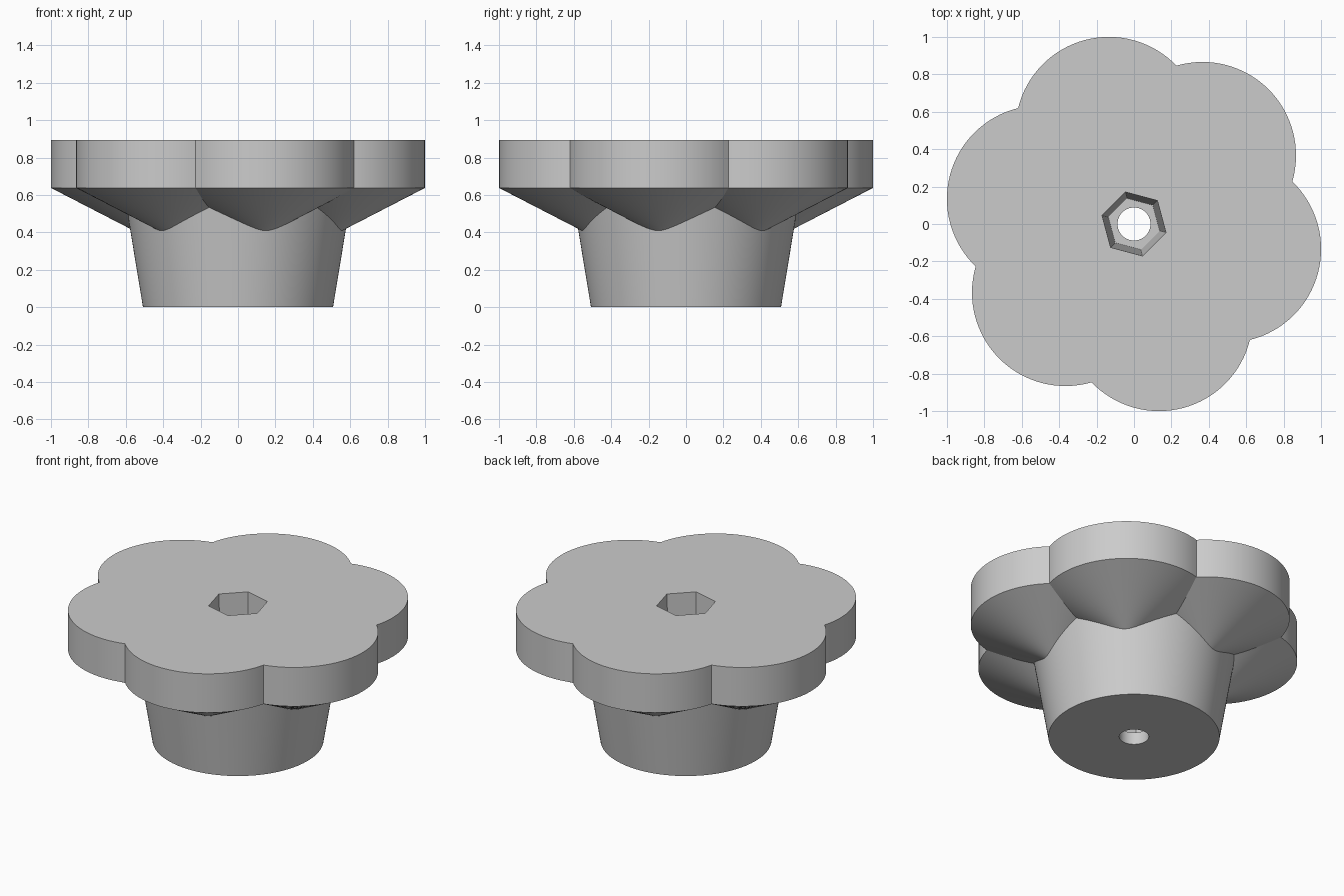
import bpy, bmesh
from math import sin, cos, radians, sqrt

cube = bpy.data.objects.get("Cube")
if cube:
    bpy.data.objects.remove(cube)

# Main sizes
LOBES, STEPS, RINGS = 6, 32, 12
LOBE_DIST, LOBE_R = 0.518, 0.5
RIM_LOW, RIM_TOP = 0.638, 0.893
CONE_TIP, CONE_SLOPE = 0.38, 0.516
STEM_R, STEM_FLARE = 0.508, 0.165
SOCKET_TOP, SOCKET_FLOOR, FLOOR_Z = 0.177, 0.142, 0.08
HOLE_R = 0.088


def cone_height(rad, phi):
    """Underside height of the lobe cone at a distance along a ray."""
    away = sqrt(rad**2 + LOBE_DIST**2 - 2 * rad * LOBE_DIST * cos(phi))
    return CONE_TIP + CONE_SLOPE * away


def hexagon(corner, phi):
    return corner * cos(radians(30)) / cos(radians(30) - abs(phi))


def section(phi):
    """Closed radius and height profile at an angle from the lobe axis."""
    outer = LOBE_DIST * cos(phi) + sqrt(LOBE_R**2 - (LOBE_DIST * sin(phi))**2)
    inner = STEM_R
    for _ in range(30):
        inner = STEM_R + STEM_FLARE * cone_height(inner, phi)
    points = [(HOLE_R, 0), (STEM_R, 0)]
    # Conical underside
    for i in range(RINGS):
        rad = inner + (outer - inner) * (i / RINGS)**2
        points.append((rad, cone_height(rad, phi)))
    # Rim, socket and through hole
    points += [(outer, RIM_LOW), (outer, RIM_TOP),
               (hexagon(SOCKET_TOP, phi), RIM_TOP),
               (hexagon(SOCKET_FLOOR, phi), FLOOR_Z), (HOLE_R, FLOOR_Z)]
    return points


# Sweep the section around the axis
bm = bmesh.new()
columns = []
for lobe in range(LOBES):
    for step in range(STEPS):
        phi = radians(60 * step / STEPS - 30)
        angle = radians(45 + 60 * lobe) + phi
        columns.append([bm.verts.new((r * cos(angle), r * sin(angle), z))
                        for r, z in section(phi)])
for k, col in enumerate(columns):
    after = columns[(k + 1) % len(columns)]
    for i in range(len(col)):
        j = (i + 1) % len(col)
        bm.faces.new((col[i], after[i], after[j], col[j]))
bmesh.ops.recalc_face_normals(bm, faces=bm.faces)
mesh = bpy.data.meshes.new("lobed_knob")
bm.to_mesh(mesh)
bm.free()
knob = bpy.data.objects.new("lobed_knob", mesh)
bpy.context.collection.objects.link(knob)

# Plain grey finish
grey = bpy.data.materials.new("light_grey")
grey.use_nodes = True
color = (0.6, 0.6, 0.6, 1)
grey.diffuse_color = color
grey.node_tree.nodes["Principled BSDF"].inputs["Base Color"].default_value = color
mesh.materials.append(grey)

bpy.ops.object.select_all(action='DESELECT')
knob.select_set(True)
bpy.context.view_layer.objects.active = knob
bpy.ops.object.shade_smooth_by_angle(angle=radians(25))
